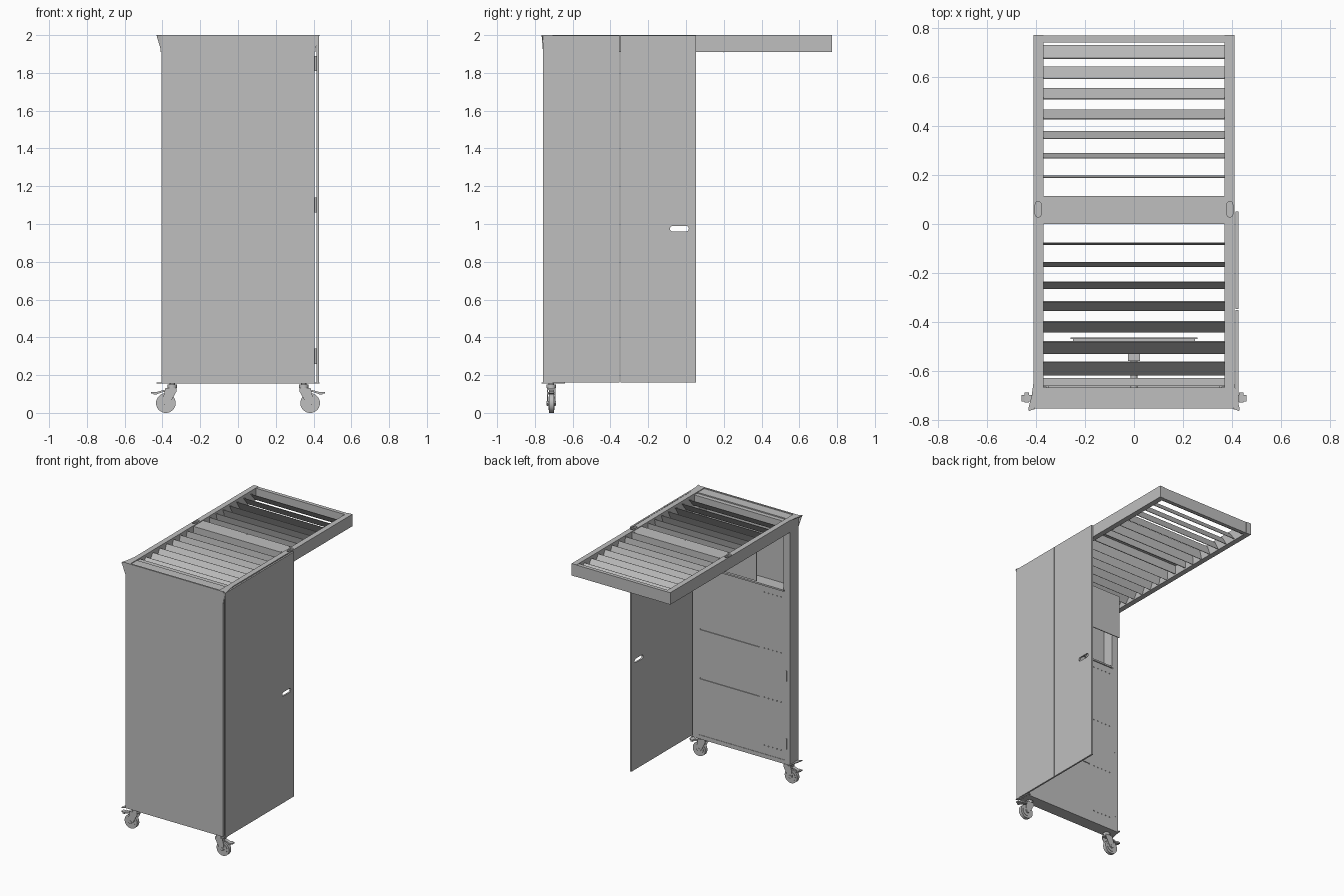
import bpy, bmesh, math
from mathutils import Matrix, Vector

cube = bpy.data.objects.get("Cube")
if cube:
    bpy.data.objects.remove(cube, do_unlink=True)

GREY = (0.52, 0.52, 0.52, 1)
grey = bpy.data.materials.new("light_grey_metal")
grey.use_nodes = True
grey.diffuse_color = GREY
grey.node_tree.nodes["Principled BSDF"].inputs["Base Color"].default_value = GREY


def finish(name, bm):
    bmesh.ops.recalc_face_normals(bm, faces=bm.faces)
    mesh = bpy.data.meshes.new(name)
    bm.to_mesh(mesh)
    bm.free()
    mesh.materials.append(grey)
    ob = bpy.data.objects.new(name, mesh)
    bpy.context.collection.objects.link(ob)
    return ob


def add_box(bm, x0, x1, y0, y1, z0, z1):
    size = Matrix.Diagonal((x1 - x0, y1 - y0, z1 - z0, 1))
    mid = Matrix.Translation(((x0 + x1) / 2, (y0 + y1) / 2, (z0 + z1) / 2))
    bmesh.ops.create_cube(bm, size=1, matrix=mid @ size)


def box(name, *bounds):
    bm = bmesh.new()
    add_box(bm, *bounds)
    return finish(name, bm)


def prism(name, outline, depth):
    """Closed outline of 3D points pushed along a depth vector."""
    bm = bmesh.new()
    face = bm.faces.new([bm.verts.new(p) for p in outline])
    out = bmesh.ops.extrude_face_region(bm, geom=[face])["geom"]
    bmesh.ops.translate(bm, verts=[v for v in out if isinstance(v, bmesh.types.BMVert)],
                        vec=Vector(depth))
    return finish(name, bm)


def add_rod(bm, centre, radius, length, axis, sides=32):
    turn = Vector((0, 0, 1)).rotation_difference(Vector(axis)).to_matrix().to_4x4()
    bmesh.ops.create_cone(bm, cap_ends=True, segments=sides, radius1=radius, radius2=radius,
                          depth=length, matrix=Matrix.Translation(centre) @ turn)


def rod(name, centre, radius, length, axis, sides=32):
    bm = bmesh.new()
    add_rod(bm, centre, radius, length, axis, sides)
    ob = finish(name, bm)
    smooth(ob)
    return ob


def smooth(ob):
    bpy.ops.object.select_all(action='DESELECT')
    ob.select_set(True)
    bpy.context.view_layer.objects.active = ob
    bpy.ops.object.shade_smooth_by_angle(angle=math.radians(35))


def stadium(length, width, n=8):
    r, pts = width / 2, []
    for end in (1, -1):
        for i in range(n + 1):
            a = -math.pi / 2 + math.pi * i / n
            pts.append((end * (length / 2 - r + r * math.cos(a)), end * r * math.sin(a)))
    return pts


def cut(ob, cutter):
    cutter.hide_render = True
    cutter.hide_set(True)
    mod = ob.modifiers.new("cut", 'BOOLEAN')
    mod.operation, mod.solver, mod.object = 'DIFFERENCE', 'EXACT', cutter


# Thin front cabinet
box("front_panel", -.405, .405, -.755, -.743, .16, 2)
for s, side in ((1, "left"), (-1, "right")):
    x0, x1 = sorted((s * .393, s * .405))
    box(side + "_column_wall", x0, x1, -.743, -.665, .16, 1.995)
    x0, x1 = sorted((s * .36, s * .405))
    box(side + "_column_back", x0, x1, -.665, -.655, .16, 1.91)
    x0, x1 = sorted((s * .35, s * .36))
    box(side + "_recess_wall", x0, x1, -.743, -.655, 1.46, 1.91)
    # Flared corner plates and top gusset
    for z, name in ((1.994, "top"), (.156, "bottom")):
        prism(f"{side}_{name}_flare", [(s * .40, -.64, z), (s * .41, -.64, z), (s * .418, -.70, z),
              (s * .432, -.755, z), (s * .43, -.766, z), (s * .40, -.748, z)], (0, 0, .006))
    prism(side + "_gusset", [(s * .405, -.757, 1.91), (s * .43, -.764, 1.994),
                             (s * .405, -.757, 1.994)], (0, .004, 0))
box("top_cover", -.405, .405, -.75, -.668, 1.985, 1.995)
box("base_channel", -.405, .405, -.75, -.655, .155, .185)
box("recess_shelf", -.35, .35, -.743, -.65, 1.45, 1.462)

# Inner panel with shelf slots and rows of fixing holes
inner = box("inner_panel", -.36, .36, -.668, -.658, .185, 1.45)
bm = bmesh.new()
for z in (.61, .98):
    add_box(bm, -.15, .345, -.664, -.65, z - .005, z + .005)
for z in (.25, .61, .98, 1.4):
    for i in range(5):
        add_rod(bm, (-.19 - i * .035, -.66, z), .004, .012, (0, 1, 0), 10)
cut(inner, finish("inner_panel_cutter", bm))
for z in (.27, .78):
    box("column_latch", -.38, -.372, -.656, -.652, z, z + .08)

# Folding door with two leaves and a pull slot
for name, y0, y1 in (("front_door_leaf", -.757, -.352), ("rear_door_leaf", -.348, .052)):
    leaf = box(name, .416, .428, y0, y1, .16, 1.997)
    if name == "rear_door_leaf":
        cut(leaf, prism("pull_slot_cutter", [(.40, y - .035, z + .975) for y, z in stadium(.1, .03)],
                        (.05, 0, 0)))
for z in (.3, 1.1, 1.85):
    rod("door_hinge", (.411, -.73, z), .006, .08, (0, 0, 1), 12)

# Roof frame
for s, side in ((1, "left"), (-1, "right")):
    x0, x1 = sorted((s * .37, s * .41))
    rail = box(side + "_roof_rail", x0, x1, -.75, .772, 1.91, 2)
    cut(rail, prism("grip_cutter", [(s * .392 + w, .06 + l, 1.985) for l, w in stadium(.064, .024)],
                    (0, 0, .03)))
box("rear_roof_rail", -.37, .37, .742, .77, 1.91, 1.998)
box("front_roof_rail", -.37, .37, -.662, -.63, 1.91, 1.99)
box("centre_plate", -.37, .37, 0, .115, 1.985, 1.995)
for y in (0, .109):
    box("centre_flange", -.37, .37, y, y + .006, 1.92, 1.985)
for x in (-.355, 0, .355):
    for y in (.01, .106):
        rod("plate_screw", (x, y, 1.995), .004, .004, (0, 0, 1), 10)

# Louvre slats, opening wider away from the centre plate
WIDTHS = (.008, .019, .029, .038, .044, .050, .054)
for i, w in enumerate(WIDTHS):
    for s, y in ((1, .195 + i * .085), (-1, -.082 - i * .085)):
        h = math.sqrt(.082 ** 2 - w ** 2) / 2
        top, low = y - s * w / 2, y + s * w / 2
        prism("louvre_slat", [(-.37, top, 1.95 + h), (-.37, low, 1.95 - h),
              (-.37, low - s * .003, 1.95 - h - .001), (-.37, top - s * .003, 1.95 + h - .001)],
              (.74, 0, 0))

# Screen on its bracket
prism("screen", [(-.26, -.465, 1.575), (.26, -.465, 1.575), (.26, -.465, 1.905), (-.26, -.465, 1.905)],
      (0, -.006, 0))
screen_back = box("screen_back", -.25, .25, -.48, -.471, 1.585, 1.895)
box("bracket_plate", -.05, .05, -.492, -.48, 1.69, 1.79)
box("bracket_head", -.025, .025, -.56, -.53, 1.70, 1.78)
rod("bracket_arm", (0, -.61, 1.74), .014, .26, (0, 1, 0), 16)

# Casters with brake pedals
for s, side in ((1, "left"), (-1, "right")):
    cx, cy = s * .382, -.713
    rod(side + "_wheel", (cx, cy, .052), .052, .026, (0, 1, 0), 40)
    rod(side + "_wheel_rim", (cx, cy, .052), .036, .032, (0, 1, 0))
    rod(side + "_wheel_hub", (cx, cy, .052), .012, .05, (0, 1, 0), 16)
    for y in (-.735, -.695):
        prism(side + "_fork_cheek", [(s * .325, y, .13), (s * .325, y, .115), (cx - s * .018, y, .045),
              (cx, y, .036), (cx + s * .016, y, .05), (cx + s * .012, y, .09), (s * .385, y, .13)],
              (0, .004, 0))
    x0, x1 = sorted((s * .325, s * .385))
    box(side + "_fork_crown", x0, x1, -.735, -.691, .122, .132)
    rod(side + "_swivel", (s * .348, cy, .14), .025, .018, (0, 0, 1))
    rod(side + "_stem", (s * .348, cy, .15), .014, .02, (0, 0, 1), 16)
    prism(side + "_brake_pedal", [(s * .39, -.725, .122), (s * .44, -.725, .108), (s * .46, -.725, .112),
          (s * .46, -.725, .104), (s * .435, -.725, .098), (s * .39, -.725, .112)], (0, .026, 0))
    x0, x1 = sorted((s * .43, s * .447))
    box(side + "_pedal_pad", x0, x1, -.73, -.69, .097, .11)
